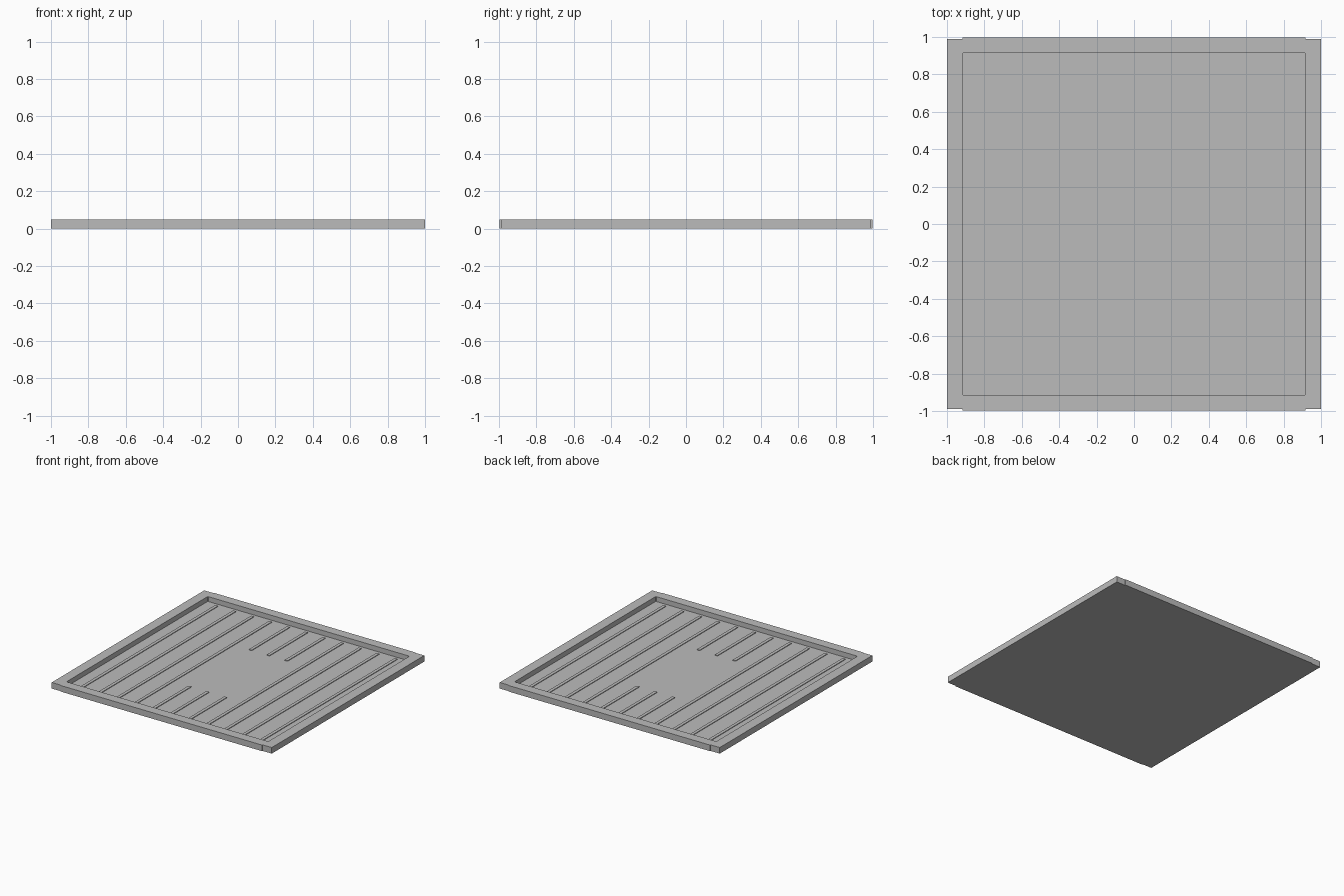
import bpy
import bmesh

old = bpy.data.objects.get("Cube")
if old:
    bpy.data.objects.remove(old, do_unlink=True)

HEIGHT = 0.05
FLOOR = 0.01
RIB_TOP = 0.015
INNER = 0.917
RIB_PITCH = 0.163
RIB_WIDTH = 0.026
RIB_END = 0.887
SHORT_RIB_START = 0.392

grey = bpy.data.materials.new("light grey")
grey.use_nodes = True
colour = (0.5, 0.5, 0.5, 1)
grey.diffuse_color = colour
grey.node_tree.nodes["Principled BSDF"].inputs["Base Color"].default_value = colour


def prism(name, outline, z0, z1):
    """Extrude a counter-clockwise xy outline from z0 to z1."""
    bm = bmesh.new()
    base = bm.faces.new([bm.verts.new((x, y, z0)) for x, y in outline])
    top = bmesh.ops.extrude_face_region(bm, geom=[base], use_keep_orig=True)["geom"]
    verts = [v for v in top if isinstance(v, bmesh.types.BMVert)]
    bmesh.ops.translate(bm, verts=verts, vec=(0, 0, z1 - z0))
    bmesh.ops.recalc_face_normals(bm, faces=bm.faces)
    mesh = bpy.data.meshes.new(name)
    bm.to_mesh(mesh)
    bm.free()
    mesh.materials.append(grey)
    obj = bpy.data.objects.new(name, mesh)
    bpy.context.collection.objects.link(obj)
    return obj


def four_fold(points):
    """Mirror the points of the +x +y corner round all four corners."""
    back = points[::-1]
    return (points + [(-x, y) for x, y in back]
            + [(-x, -y) for x, y in points] + [(x, -y) for x, y in back])


# Tray body: the front and back rails stand slightly proud of the corners
tray = prism("tray", four_fold([(1, 0.99), (INNER, 0.99), (INNER, 0.996)]), 0, HEIGHT)

# Recess with tiny chamfered corners
c = 0.006
recess = prism("recess_cutter", four_fold([(INNER, INNER - c), (INNER - c, INNER)]),
               FLOOR, HEIGHT + 0.05)
cut = tray.modifiers.new("recess", "BOOLEAN")
cut.object = recess
cut.operation = "DIFFERENCE"
cut.solver = "EXACT"
bpy.context.view_layer.objects.active = tray
bpy.ops.object.modifier_apply(modifier=cut.name)
bpy.data.objects.remove(recess, do_unlink=True)


# Floor ribs: the middle three are split around a clear centre
def rib(name, x, y0, y1):
    w = RIB_WIDTH / 2
    prism(name, [(x - w, y0), (x + w, y0), (x + w, y1), (x - w, y1)],
          FLOOR - 0.003, RIB_TOP)


for i in range(-5, 6):
    x = i * RIB_PITCH
    if abs(i) <= 1:
        rib("short_rib_front", x, -RIB_END, -SHORT_RIB_START)
        rib("short_rib_back", x, SHORT_RIB_START, RIB_END)
    else:
        rib("long_rib", x, -RIB_END, RIB_END)
